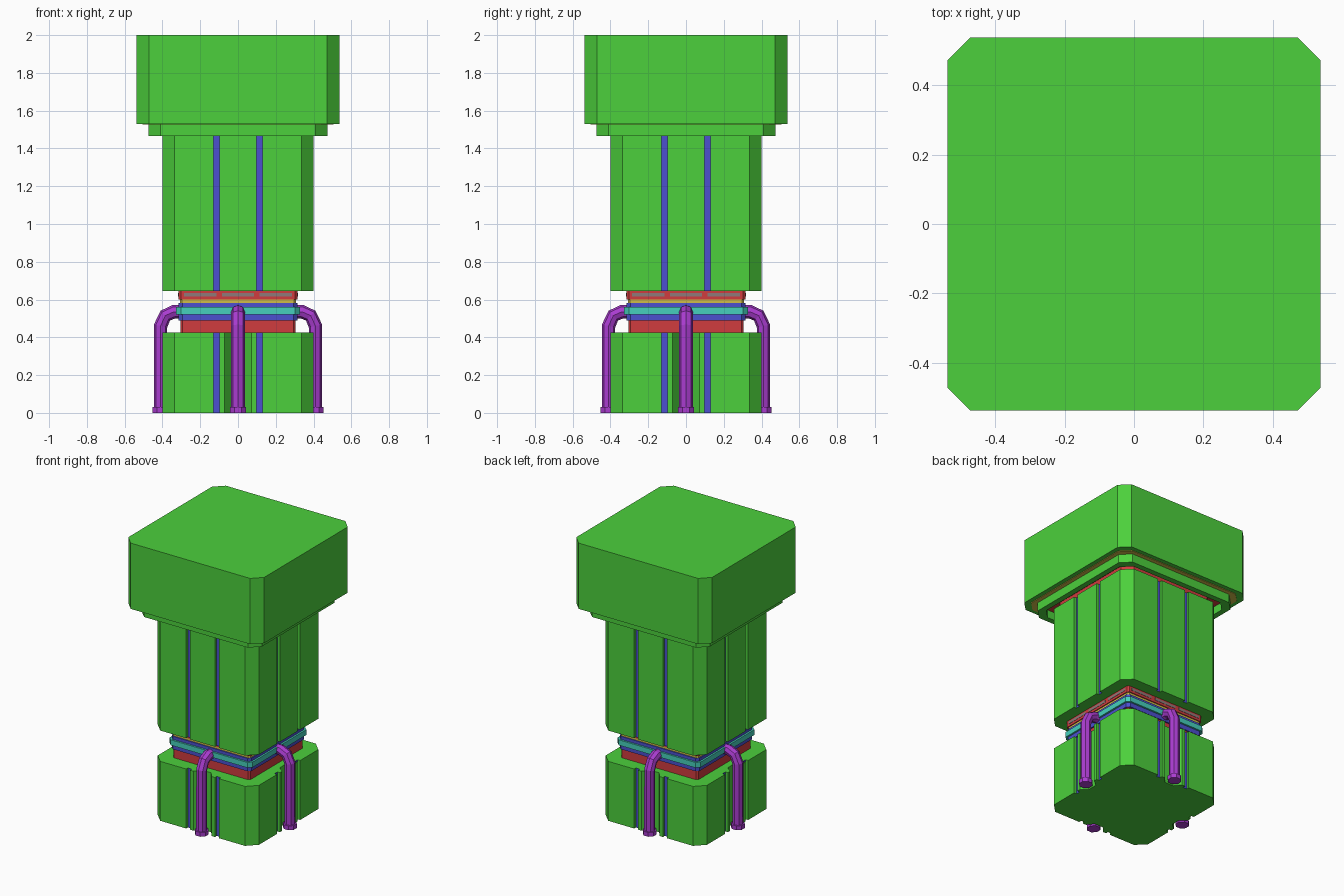
import bpy
import bmesh
from math import pi
from mathutils import Matrix, Vector

cube = bpy.data.objects.get("Cube")
if cube:
    bpy.data.objects.remove(cube)


def material(name, *rgb):
    color = [((c / 255 + 0.055) / 1.055) ** 2.4 for c in rgb] + [1]
    m = bpy.data.materials.new(name)
    m.use_nodes = True
    m.diffuse_color = color
    m.node_tree.nodes["Principled BSDF"].inputs["Base Color"].default_value = color
    return m


GREEN = material("bright green", 76, 208, 60)
BLUE = material("blue", 76, 80, 208)
RED = material("red", 208, 60, 62)
CYAN = material("cyan", 70, 208, 188)
PURPLE = material("purple", 170, 60, 208)
YELLOW = material("yellow", 208, 190, 72)
GREY = material("warm grey", 142, 122, 122)

GROOVE_X, GROOVE_W, GROOVE_D = 0.114, 0.016, 0.02


def outline(half, cut, grooves=False, channel=False):
    """Square with cut corners; optional grooves and pipe channel on each side."""
    side = [(-half + cut, 0)]
    slots = []
    if grooves:
        slots += [(-GROOVE_X, GROOVE_W, GROOVE_W, GROOVE_D)]
    if channel:
        slots += [(0, 0.072, 0.036, 0.045)]
    if grooves:
        slots += [(GROOVE_X, GROOVE_W, GROOVE_W, GROOVE_D)]
    for x, top, floor, depth in slots:
        side += [(x - top, 0), (x - floor, depth), (x + floor, depth), (x + top, 0)]
    side += [(half - cut, 0)]
    points = []
    for turn in range(4):
        rot = Matrix.Rotation(turn * pi / 2, 3, "Z")
        points += [rot @ Vector((x, d - half, 0)) for x, d in side]
    return points


def finish(name, bm, mats):
    bmesh.ops.recalc_face_normals(bm, faces=bm.faces)
    mesh = bpy.data.meshes.new(name)
    bm.to_mesh(mesh)
    bm.free()
    for m in mats:
        mesh.materials.append(m)
    obj = bpy.data.objects.new(name, mesh)
    bpy.context.collection.objects.link(obj)
    return obj


def block(name, half, cut, z0, z1, mats, grooves=False, channel=False):
    bm = bmesh.new()
    points = outline(half, cut, grooves, channel)
    face = bm.faces.new([bm.verts.new((p.x, p.y, z0)) for p in points])
    ext = bmesh.ops.extrude_face_region(bm, geom=[face], use_keep_orig=True)
    verts = [g for g in ext["geom"] if isinstance(g, bmesh.types.BMVert)]
    bmesh.ops.translate(bm, verts=verts, vec=(0, 0, z1 - z0))
    if grooves:
        # Groove floors take the second colour
        for f in bm.faces:
            c = f.calc_center_median()
            far, near = max(abs(c.x), abs(c.y)), min(abs(c.x), abs(c.y))
            if abs(far - half + GROOVE_D) < 0.001 and abs(near - GROOVE_X) < 0.001:
                f.material_index = 1
    return finish(name, bm, mats)


def frame(name, half, inner, cut, z0, z1, mat):
    """Hollow collar with cut corners."""
    bm = bmesh.new()
    loops = []
    for h, z in ((half, z0), (half, z1), (inner, z1), (inner, z0)):
        loops.append([bm.verts.new((p.x, p.y, z)) for p in outline(h, cut)])
    for k in range(4):
        a, b = loops[k], loops[(k + 1) % 4]
        for i in range(len(a)):
            j = (i + 1) % len(a)
            bm.faces.new((a[i], a[j], b[j], b[i]))
    return finish(name, bm, [mat])


def plate(name, size, centre, turn, mat):
    bm = bmesh.new()
    bmesh.ops.create_cube(bm, size=1)
    bmesh.ops.scale(bm, vec=size, verts=bm.verts)
    bmesh.ops.translate(bm, vec=centre, verts=bm.verts)
    bmesh.ops.rotate(bm, cent=(0, 0, 0), matrix=Matrix.Rotation(turn, 3, "Z"), verts=bm.verts)
    return finish(name, bm, [mat])


# Green body
block("base_block", 0.40, 0.065, 0, 0.425, [GREEN, BLUE], True, True)
block("shaft", 0.40, 0.065, 0.645, 1.475, [GREEN, BLUE], True)
block("shaft_core", 0.37, 0.06, 1.46, 1.54, [RED])
frame("head_collar", 0.475, 0.435, 0.065, 1.465, 1.535, GREEN)
block("collar_ceiling", 0.44, 0.06, 1.522, 1.54, [RED])
block("head_gasket", 0.505, 0.065, 1.526, 1.54, [YELLOW])
block("head_block", 0.537, 0.065, 1.53, 2.0, [GREEN])

# Layered neck
block("neck", 0.305, 0.012, 0.42, 0.61, [RED])
block("neck_blue_band", 0.315, 0.02, 0.49, 0.582, [BLUE])
block("neck_cyan_band", 0.328, 0.025, 0.522, 0.56, [CYAN])
block("neck_yellow_band", 0.308, 0.012, 0.582, 0.6, [YELLOW])
block("neck_red_cap", 0.315, 0.012, 0.6, 0.65, [RED])

# Windows, pipes and pipe feet on all four sides
for turn in range(4):
    angle = turn * pi / 2
    for x in (-0.2, 0, 0.2):
        plate("neck_window", (0.17, 0.008, 0.018), (x, -0.313, 0.626), angle, GREY)

    curve = bpy.data.curves.new("pipe", "CURVE")
    curve.dimensions = "3D"
    curve.bevel_depth = 0.036
    curve.bevel_resolution = 2
    curve.use_fill_caps = True
    path = [(0.29, 0.535), (0.34, 0.535), (0.385, 0.515), (0.41, 0.46), (0.41, 0.005)]
    spline = curve.splines.new("POLY")
    spline.points.add(len(path) - 1)
    for point, (r, z) in zip(spline.points, path):
        point.co = (0, -r, z, 1)
    curve.materials.append(PURPLE)
    pipe = bpy.data.objects.new("pipe", curve)
    pipe.rotation_euler.z = angle
    bpy.context.collection.objects.link(pipe)
    bpy.ops.object.select_all(action="DESELECT")
    pipe.select_set(True)
    bpy.context.view_layer.objects.active = pipe
    bpy.ops.object.convert(target="MESH")
    bpy.ops.object.shade_flat()

    bm = bmesh.new()
    bmesh.ops.create_cone(bm, cap_ends=True, segments=8, radius1=0.046, radius2=0.046, depth=0.03)
    bmesh.ops.rotate(bm, cent=(0, 0, 0), matrix=Matrix.Rotation(pi / 8, 3, "Z"), verts=bm.verts)
    bmesh.ops.translate(bm, vec=(0, -0.41, 0.015), verts=bm.verts)
    foot = finish("pipe_foot", bm, [PURPLE])
    foot.rotation_euler.z = angle
